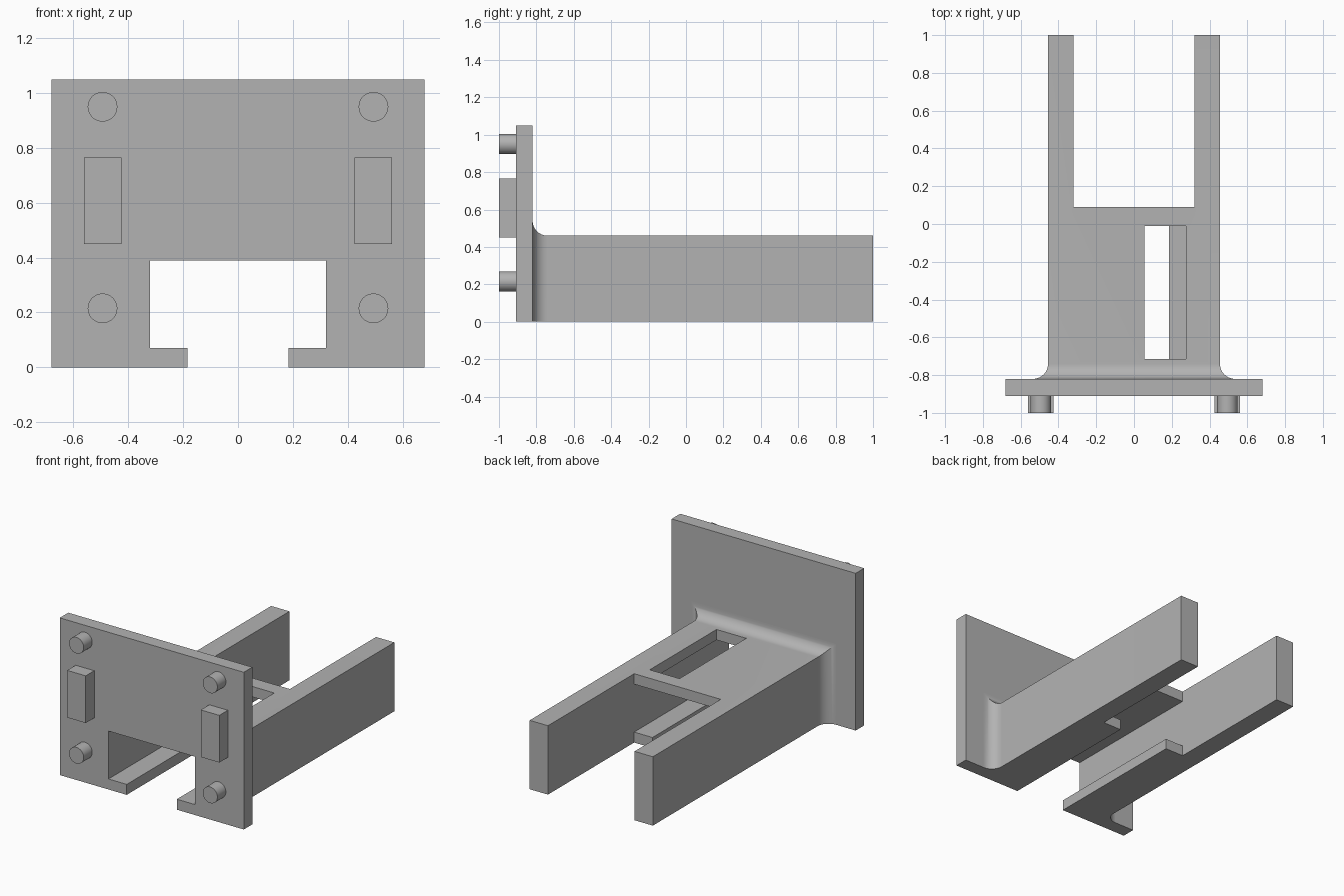
import bpy, bmesh, math

cube = bpy.data.objects.get("Cube")
if cube:
    bpy.data.objects.remove(cube, do_unlink=True)

grey = bpy.data.materials.new("plain grey")
grey.use_nodes = True
colour = (0.45, 0.45, 0.45, 1)
grey.diffuse_color = colour
grey.node_tree.nodes["Principled BSDF"].inputs["Base Color"].default_value = colour


def finish(bm, name):
    bmesh.ops.recalc_face_normals(bm, faces=bm.faces)
    mesh = bpy.data.meshes.new(name)
    bm.to_mesh(mesh)
    bm.free()
    obj = bpy.data.objects.new(name, mesh)
    bpy.context.collection.objects.link(obj)
    mesh.materials.append(grey)
    return obj


def smooth(obj):
    bpy.ops.object.select_all(action='DESELECT')
    obj.select_set(True)
    bpy.context.view_layer.objects.active = obj
    bpy.ops.object.shade_smooth_by_angle(angle=math.radians(30))


def box(name, x, y, z):
    bm = bmesh.new()
    bmesh.ops.create_cube(bm, size=1)
    for v in bm.verts:
        v.co = [r[0] if c < 0 else r[1] for c, r in zip(v.co, (x, y, z))]
    return finish(bm, name)


def channel_section(half_width, height):
    """Outer rectangle with the T-shaped channel open at the bottom."""
    half = [(half_width, height), (half_width, 0), (0.185, 0),
            (0.185, 0.07), (0.32, 0.07), (0.32, 0.39)]
    return half + [(-x, z) for x, z in reversed(half)]


def loft(name, sections):
    """Join channel sections given as (y, half width, height)."""
    bm = bmesh.new()
    rings = [[bm.verts.new((x, y, z)) for x, z in channel_section(w, h)]
             for y, w, h in sections]
    for a, b in zip(rings, rings[1:]):
        for i in range(len(a)):
            j = (i + 1) % len(a)
            bm.faces.new((a[i], a[j], b[j], b[i]))
    bm.faces.new(rings[0])
    bm.faces.new(rings[-1])
    return finish(bm, name)


def cut(obj, cutter):
    cutter.hide_render = True
    mod = obj.modifiers.new("cut", 'BOOLEAN')
    mod.operation = 'DIFFERENCE'
    mod.solver = 'EXACT'
    mod.object = cutter
    bpy.context.view_layer.objects.active = obj
    bpy.ops.object.modifier_apply(modifier=mod.name)
    bpy.data.objects.remove(cutter, do_unlink=True)


# Upright plate with the channel opening
PLATE_BACK = -0.82
loft("mounting_plate", [(-0.91, 0.68, 1.05), (PLATE_BACK, 0.68, 1.05)])

# Channel body, flared by a fillet where it meets the plate
R, STEPS = 0.08, 14
sections = []
for i in range(STEPS + 1):
    a = math.pi / 2 * i / STEPS
    flare = R * (1 - math.sin(a))
    sections.append((PLATE_BACK + R * (1 - math.cos(a)), 0.455 + flare, 0.46 + flare))
sections.append((1, 0.455, 0.46))
body = loft("channel_body_with_arms", sections)

# Open space between the arms, and the slot in the roof
cut(body, box("arm_gap_cutter", (-0.32, 0.32), (0.09, 1.2), (-0.1, 0.6)))
cut(body, box("slot_cutter", (0.055, 0.275), (-0.715, -0.01), (0.3, 0.6)))
smooth(body)

# Locating pegs and blocks on the front of the plate
for side, s in (("left", 1), ("right", -1)):
    box(f"{side}_block", sorted((s * 0.425, s * 0.562)), (-1, -0.91), (0.45, 0.765))
    for level, z in (("lower", 0.215), ("upper", 0.95)):
        bpy.ops.mesh.primitive_cylinder_add(
            vertices=48, radius=0.054, depth=0.09,
            location=(s * 0.494, -0.955, z), rotation=(math.pi / 2, 0, 0))
        peg = bpy.context.object
        peg.name = f"{side}_{level}_peg"
        peg.data.materials.append(grey)
        smooth(peg)
